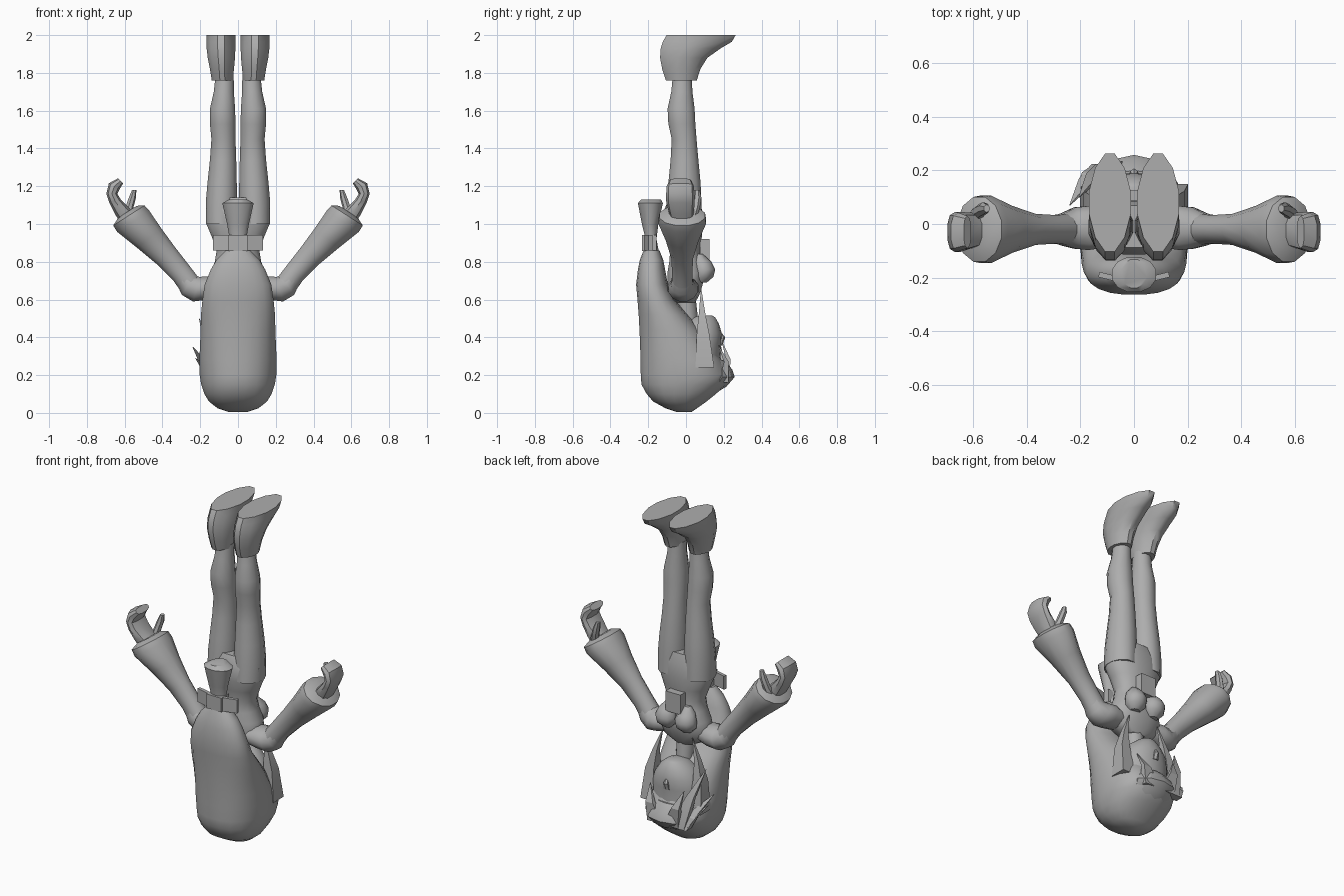
import bpy, bmesh, math
from mathutils import Vector

grey = bpy.data.materials.new("plain grey")
grey.diffuse_color = (0.42, 0.42, 0.42, 1)


def finish(name, bm, angle=40):
    bmesh.ops.recalc_face_normals(bm, faces=bm.faces)
    me = bpy.data.meshes.new(name)
    bm.to_mesh(me)
    bm.free()
    ob = bpy.data.objects.new(name, me)
    bpy.context.collection.objects.link(ob)
    me.materials.append(grey)
    bpy.ops.object.select_all(action='DESELECT')
    ob.select_set(True)
    bpy.context.view_layer.objects.active = ob
    bpy.ops.object.shade_smooth_by_angle(angle=math.radians(angle))
    return ob


def loft(name, rings, n=14, p=2.0, s=1, angle=40):
    """Rings: x, y, z, half width, half depth, optional tilt about y. s=-1 mirrors."""
    bm = bmesh.new()
    loops = []
    for r in rings:
        x, y, z, rx, ry = r[:5]
        t = r[5] if len(r) > 5 else 0
        loop = []
        for i in range(n):
            a = 2 * math.pi * (i + 0.5) / n
            c, d = math.cos(a), math.sin(a)
            u = math.copysign(abs(c) ** (2 / p), c) * rx
            v = math.copysign(abs(d) ** (2 / p), d) * ry
            loop.append(bm.verts.new((s * (x + u * math.cos(t)), y + v, z - u * math.sin(t))))
        loops.append(loop)
    for a, b in zip(loops, loops[1:]):
        for i in range(n):
            j = (i + 1) % n
            bm.faces.new((a[i], a[j], b[j], b[i]))
    bm.faces.new(loops[0])
    bm.faces.new(loops[-1])
    return finish(name, bm, angle)


def span(rows):
    """Centred rings from z, half width, back y, front y."""
    return [(0, (b + f) / 2, z, w, (f - b) / 2) for z, w, b, f in rows]


def box(name, c, size, rot_z=0):
    bm = bmesh.new()
    bmesh.ops.create_cube(bm, size=1)
    for v in bm.verts:
        v.co = Vector((v.co.x * size[0], v.co.y * size[1], v.co.z * size[2]))
    ob = finish(name, bm)
    ob.location = c
    ob.rotation_euler.z = rot_z
    return ob


def lock(name, pts, w, d):
    """Pointed hair lock through the given points."""
    m = len(pts) - 1
    loft(name, [(*q, max(w * (1 - i / m), .002), max(d * (1 - i / m), .002))
                for i, q in enumerate(pts)], n=4, angle=25)


# hair mass hanging down the back and wrapping the skull
loft("hair", span([
    (0.005, .05, -.05, .03), (.025, .11, -.11, .06), (.06, .155, -.175, .11),
    (.10, .18, -.21, .16), (.15, .197, -.238, .215), (.20, .205, -.242, .235),
    (.28, .207, -.243, .19), (.36, .203, -.245, .135), (.44, .2, -.248, .08),
    (.52, .198, -.252, .01), (.60, .19, -.258, -.06), (.68, .178, -.265, -.095),
    (.76, .145, -.255, -.11), (.81, .115, -.245, -.12), (.86, .065, -.225, -.14)]),
    n=20, p=2.3)

# face
loft("head", span([
    (.14, .12, -.05, .16), (.22, .155, -.06, .19), (.30, .16, -.06, .183),
    (.36, .155, -.05, .187), (.42, .135, -.04, .19), (.47, .10, -.02, .175),
    (.505, .055, .03, .155), (.515, .03, .07, .14)]), n=18)
loft("nose", [(0, .185, .36, .02, .008), (0, .188, .40, .016, .02), (0, .18, .425, .008, .008)], n=6)

# fringe swept to one side
loft("fringe_root", span([(.10, .09, .05, .15), (.14, .13, .06, .215), (.19, .14, .07, .258),
                          (.23, .12, .09, .245), (.28, .08, .12, .20)]), n=10, angle=25)
for tip in ((-.205, .10, .50), (-.24, .07, .35), (-.225, .11, .29), (-.12, .19, .38), (.12, .17, .36)):
    root = Vector((tip[0] * .45, .20, .16))
    mid = root.lerp(Vector(tip), .55) + Vector((0, .03, 0))
    lock("fringe_lock", [tuple(root), tuple(mid), tip], .07, .035)
for s in (1, -1):
    lock("side_lock", [(s * .16, .10, .24), (s * .16, .09, .42), (s * .14, .085, .53), (s * .10, .08, .655)],
         .06, .07)

# ponytail with its tie
loft("ponytail", span([(.84, .055, -.22, -.14), (.92, .045, -.215, -.155), (1.0, .06, -.235, -.145),
                       (1.11, .086, -.257, -.12), (1.13, .05, -.24, -.13)]), n=12)
box("tie_knot", (0, -.195, .90), (.10, .075, .085))
for s in (1, -1):
    box("tie_wing", (s * .085, -.20, .90), (.095, .02, .082), s * .25)

# torso, neck and hips
loft("neck", span([(.44, .05, -.04, .07), (.62, .055, -.06, .05)]), n=10)
loft("torso", span([
    (.585, .07, -.07, .05), (.62, .14, -.09, .07), (.68, .165, -.10, .09),
    (.74, .15, -.10, .10), (.80, .125, -.09, .085), (.86, .115, -.085, .075),
    (.93, .14, -.10, .085), (1.0, .17, -.115, .09), (1.08, .172, -.115, .085),
    (1.14, .12, -.09, .07)]), n=16, p=2.3)
box("front_knot", (0, .10, .86), (.10, .05, .12))

for s in (1, -1):
    # bust
    loft("bust", [(.065, .08, .69, .03, .03), (.065, .09, .72, .06, .055), (.065, .095, .76, .065, .06),
                  (.065, .085, .80, .05, .05), (.06, .07, .84, .02, .02)], n=10, s=s)
    # leg
    loft("leg", [(.09, -.012, 1.0, .082, .10), (.087, -.01, 1.12, .086, .095),
                 (.084, -.008, 1.22, .08, .088), (.079, -.008, 1.34, .072, .076),
                 (.077, -.01, 1.45, .066, .068), (.081, -.022, 1.53, .07, .074),
                 (.082, -.026, 1.61, .069, .074), (.075, -.022, 1.70, .055, .058),
                 (.071, -.02, 1.78, .05, .052)], n=12, s=s)
    # boot with a pointed flat sole
    loft("boot", [(.083, -.025, 1.76, .058, .085), (.085, -.025, 1.82, .066, .105),
                  (.088, -.012, 1.88, .075, .13), (.09, .025, 1.93, .079, .165),
                  (.09, .06, 1.965, .08, .19), (.09, .08, 2.0, .081, .19)], n=12, p=1.8, s=s)
    # shoulder and flared sleeve
    loft("shoulder", [(.10, -.02, .66, .05, .07, 1.57), (.17, -.015, .66, .065, .085, 1.5),
                      (.22, -.015, .655, .07, .08, 1.3), (.265, -.02, .675, .062, .062, 1.0),
                      (.30, -.02, .73, .045, .05, .75)], n=12, s=s)
    loft("sleeve", [(.245, -.02, .665, .062, .06, .74), (.30, -.02, .74, .06, .055, .72),
                    (.38, -.02, .83, .068, .06, .70), (.47, -.02, .925, .085, .09, .66),
                    (.555, -.02, 1.015, .105, .13, .6), (.578, -.02, 1.045, .102, .125, .57),
                    (.585, -.02, 1.065, .06, .08, .57)], n=12, s=s)
    # hand with curled fingers and a thumb
    loft("hand", [(.575, -.02, 1.02, .05, .06, .4), (.615, -.025, 1.07, .042, .068, .4),
                  (.65, -.03, 1.12, .033, .075, .25), (.668, -.03, 1.16, .03, .075, 0),
                  (.655, -.03, 1.2, .034, .072, -.5), (.622, -.03, 1.228, .02, .06, -.8)],
         n=10, p=2.5, s=s)
    loft("thumb", [(.59, .03, 1.03, .03, .03), (.575, .05, 1.09, .022, .025),
                   (.56, .058, 1.14, .02, .024), (.55, .058, 1.18, .012, .015)], n=7, s=s)
